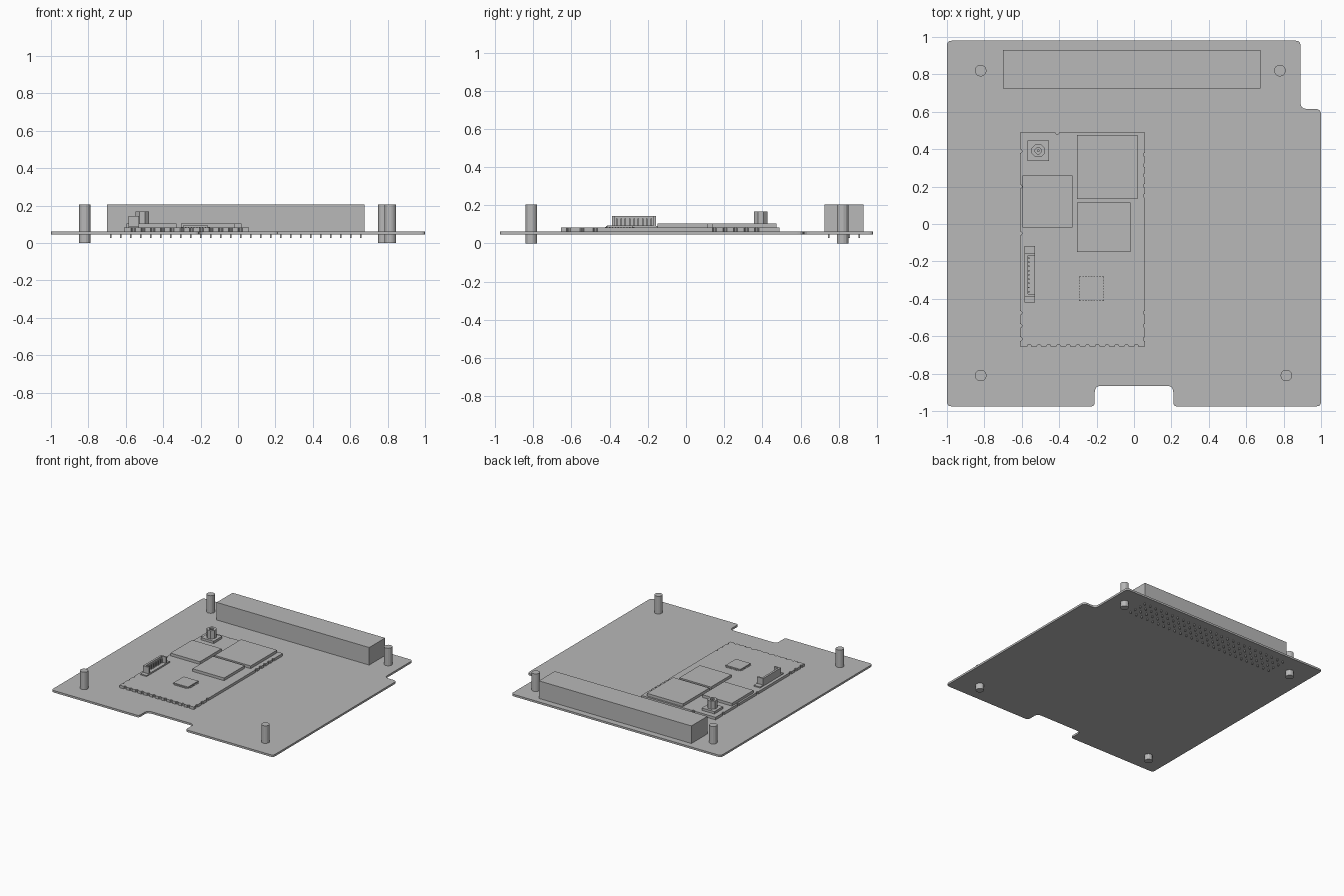
import bpy, bmesh, math
from mathutils import Vector

cube = bpy.data.objects.get("Cube")
if cube:
    bpy.data.objects.remove(cube, do_unlink=True)

gray = bpy.data.materials.new("board gray")
gray.use_nodes = True
gray.diffuse_color = (0.48, 0.48, 0.48, 1)
gray.node_tree.nodes["Principled BSDF"].inputs["Base Color"].default_value = gray.diffuse_color


def finish(bm, name):
    bmesh.ops.recalc_face_normals(bm, faces=bm.faces)
    mesh = bpy.data.meshes.new(name)
    bm.to_mesh(mesh)
    bm.free()
    mesh.materials.append(gray)
    obj = bpy.data.objects.new(name, mesh)
    bpy.context.collection.objects.link(obj)
    return obj


def add_box(bm, x0, x1, y0, y1, z0, z1):
    verts = bmesh.ops.create_cube(bm, size=1)["verts"]
    bmesh.ops.scale(bm, vec=(x1 - x0, y1 - y0, z1 - z0), verts=verts)
    bmesh.ops.translate(bm, vec=((x0 + x1) / 2, (y0 + y1) / 2, (z0 + z1) / 2), verts=verts)


def boxes(name, *items):
    bm = bmesh.new()
    for item in items:
        add_box(bm, *item)
    return finish(bm, name)


def plate(name, outline, z0, z1):
    """Extrude a closed flat outline between two heights."""
    bm = bmesh.new()
    face = bm.faces.new([bm.verts.new((p[0], p[1], z0)) for p in outline])
    grown = bmesh.ops.extrude_face_region(bm, geom=[face])["geom"]
    top = [g for g in grown if isinstance(g, bmesh.types.BMVert)]
    bmesh.ops.translate(bm, vec=(0, 0, z1 - z0), verts=top)
    return finish(bm, name)


def rounded(points, steps=4):
    """Round each corner (x, y, radius) with a quadratic curve."""
    result = []
    for i, (x, y, r) in enumerate(points):
        corner = Vector((x, y))
        before = Vector(points[i - 1][:2])
        after = Vector(points[(i + 1) % len(points)][:2])
        a = corner + (before - corner).normalized() * r
        b = corner + (after - corner).normalized() * r
        for k in range(steps + 1):
            t = k / steps
            result.append(a * (1 - t) ** 2 + corner * 2 * t * (1 - t) + b * t * t)
    return result


def lathe(name, profile, x, y, sides):
    """Spin a closed profile of (radius, z) rings around a vertical axis."""
    bm = bmesh.new()
    rings = []
    for r, z in profile:
        ring = []
        for k in range(sides):
            a = 2 * math.pi * (k + 0.5) / sides
            ring.append(bm.verts.new((x + r * math.cos(a), y + r * math.sin(a), z)))
        rings.append(ring)
    for low, high in zip(rings, rings[1:]):
        for k in range(sides):
            n = (k + 1) % sides
            bm.faces.new((low[k], low[n], high[n], high[k]))
    bm.faces.new(rings[0])
    bm.faces.new(rings[-1])
    return finish(bm, name)


BOARD, MODULE = 0.062, 0.083

# Main board with a front cutout and a stepped back corner
plate("main_board", rounded([
    (-1, -0.975, 0.025), (-0.21, -0.975, 0.02), (-0.21, -0.865, 0.035),
    (0.21, -0.865, 0.035), (0.21, -0.975, 0.02), (1, -0.975, 0.025),
    (1, 0.615, 0.03), (0.89, 0.615, 0.035), (0.89, 0.98, 0.025),
    (-1, 0.98, 0.025)]), 0.046, BOARD)

# Standoffs through the board
for name, x, y in (("back_right", -0.82, 0.82), ("back_left", 0.78, 0.82),
                   ("front_right", -0.82, -0.81), ("front_left", 0.815, -0.81)):
    lathe("standoff_" + name, [(0.031, 0), (0.031, 0.205)], x, y, 16)

# Stacking header with its solder pins below
boxes("stacking_header", (-0.70, 0.675, 0.725, 0.93, BOARD, 0.205))
pitch, pin = 0.0535, 0.004
pins = []
for column in range(26):
    for row in range(4):
        px, py = -0.68 + column * pitch, 0.747 + row * pitch
        pins.append((px - pin, px + pin, py - pin, py + pin, 0.028, 0.05))
boxes("header_pins", *pins)


# Module board with half-round notches along its edges
def notched_edge(start, end, places, radius=0.011):
    start, end = Vector(start), Vector(end)
    along = (end - start).normalized()
    inward = Vector((-along.y, along.x))
    points = [start]
    for d in sorted((Vector(p) - start).dot(along) for p in places):
        for k in range(6):
            a = math.pi * k / 5
            points.append(start + along * (d - radius * math.cos(a)) + inward * radius * math.sin(a))
    return points


x0, x1, y0, y1 = -0.61, 0.06, -0.655, 0.49
front = [(-0.56 + 0.052 * i, y0) for i in range(12)]
left = [(x1, y) for y in (-0.615, -0.545, -0.475, 0.15, 0.205, 0.26, 0.315, 0.37)]
right = [(x0, y) for y in (-0.615, -0.545, -0.475, -0.05, 0.2, 0.39)]
outline = (notched_edge((x0, y0), (x1, y0), front)
           + notched_edge((x1, y0), (x1, y1), left)
           + notched_edge((x1, y1), (x0, y1), [(-0.41, y1)])
           + notched_edge((x0, y1), (x0, y0), right))
plate("module_board", outline, BOARD, MODULE)

# Shielded packages
boxes("shield_back", (-0.305, 0.02, 0.135, 0.475, MODULE, 0.105))
boxes("shield_middle", (-0.305, -0.02, -0.15, 0.115, MODULE, 0.105))
boxes("shield_side", (-0.595, -0.33, -0.02, 0.26, MODULE, 0.105))

# Small chip with leads on all four sides
cx, cy, half = -0.227, -0.347, 0.066
boxes("small_chip", (cx - half, cx + half, cy - half, cy + half, MODULE, 0.094))
leads = []
for i in range(8):
    o = (i - 3.5) * 0.015
    for s in (-1, 1):
        e = s * (half + 0.004)
        leads.append((cx + o - 0.003, cx + o + 0.003, cy + e - 0.006, cy + e + 0.006, MODULE, 0.086))
        leads.append((cx + e - 0.006, cx + e + 0.006, cy + o - 0.003, cy + o + 0.003, MODULE, 0.086))
boxes("small_chip_leads", *leads)

# Antenna socket: square base, hollow barrel and centre pin
ax, ay = -0.512, 0.392
boxes("antenna_base", (ax - 0.057, ax + 0.057, ay - 0.055, ay + 0.055, MODULE, 0.102))
lathe("antenna_barrel", [(0.038, 0.10), (0.038, 0.168), (0.018, 0.168), (0.018, 0.11)], ax, ay, 8)
lathe("antenna_pin", [(0.007, 0.10), (0.007, 0.16)], ax, ay, 8)

# Cable socket: open tray with a back wall, end walls, pins and feet
boxes("cable_socket",
      (-0.585, -0.568, -0.387, -0.157, MODULE, 0.145),
      (-0.568, -0.53, -0.387, -0.375, MODULE, 0.145),
      (-0.568, -0.53, -0.169, -0.157, MODULE, 0.145),
      (-0.568, -0.53, -0.375, -0.169, MODULE, 0.095))
boxes("cable_socket_pins", *[
    (-0.566, -0.558, y - 0.004, y + 0.004, 0.09, 0.132)
    for y in (-0.362 + 0.0225 * i for i in range(9))])
boxes("cable_socket_feet", (-0.585, -0.53, -0.42, -0.387, MODULE, 0.092),
      (-0.585, -0.53, -0.157, -0.117, MODULE, 0.092))
